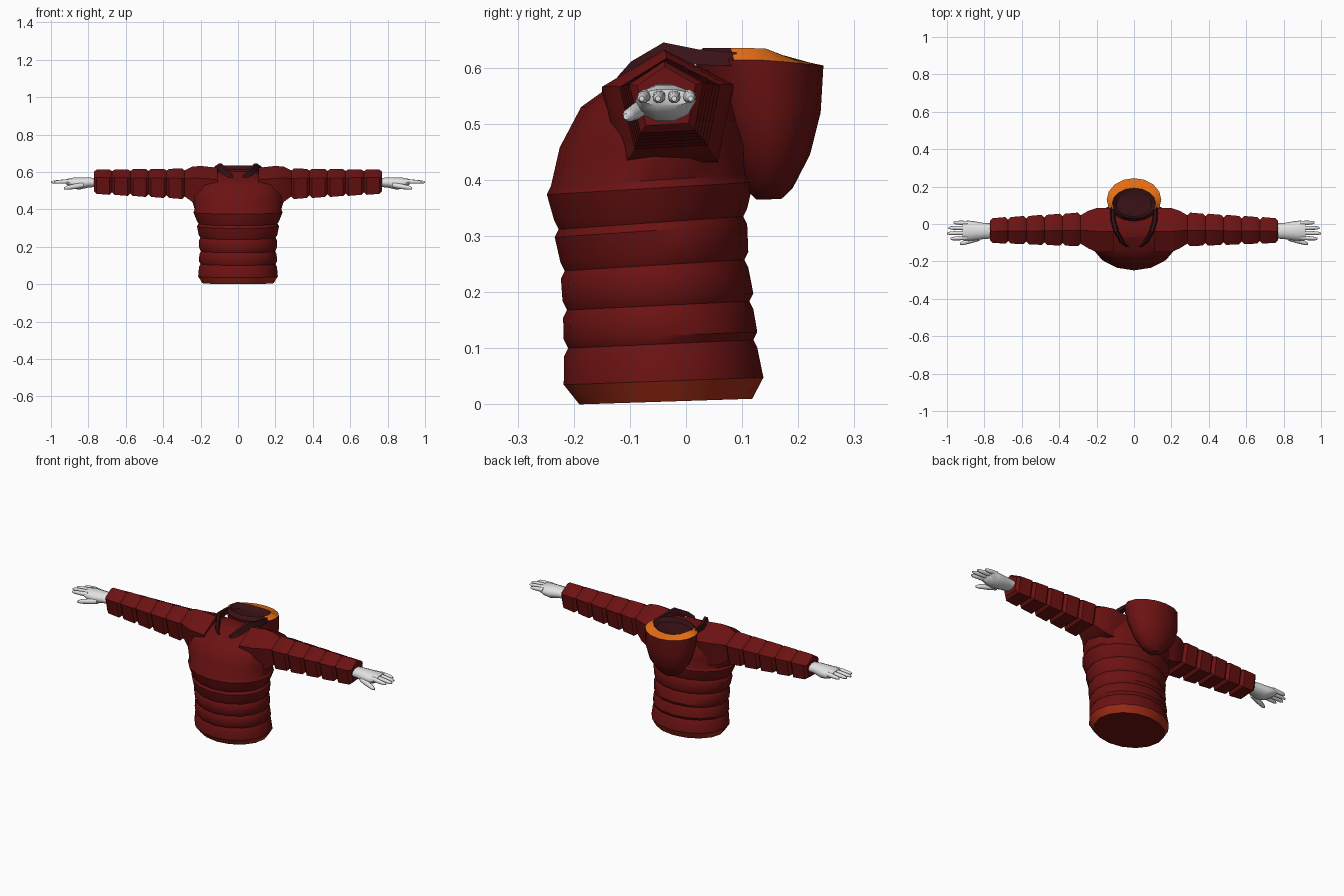
import bpy, bmesh, math

if "Cube" in bpy.data.objects:
    bpy.data.objects.remove(bpy.data.objects["Cube"])


def material(name, rgb):
    m = bpy.data.materials.new(name)
    m.diffuse_color = (*rgb, 1)
    m.use_nodes = True
    m.node_tree.nodes["Principled BSDF"].inputs["Base Color"].default_value = m.diffuse_color
    return m


RED = material("deep red", (0.150, 0.006, 0.006))
LINING = material("dark lining", (0.042, 0.006, 0.008))
ORANGE = material("orange trim", (0.80, 0.16, 0.008))
HEM = material("rust hem", (0.36, 0.026, 0.008))
GLOVE = material("pale grey", (0.76, 0.76, 0.76))


def loft(name, rings, mats, rule=None, mirror=False, angle=35):
    """Skin closed rings of points, cap both ends; rule picks a material per face."""
    bm = bmesh.new()
    loops = [[bm.verts.new(p) for p in r] for r in rings]
    n = len(loops[0])
    for k, (a, b) in enumerate(zip(loops, loops[1:])):
        for i in range(n):
            j = (i + 1) % n
            f = bm.faces.new((a[i], a[j], b[j], b[i]))
            if rule:
                f.material_index = rule(k, f.calc_center_median())
    for k, loop in ((-1, loops[0]), (len(loops) - 1, loops[-1])):
        f = bm.faces.new(loop)
        if rule:
            f.material_index = rule(k, f.calc_center_median())
    bmesh.ops.recalc_face_normals(bm, faces=bm.faces)
    me = bpy.data.meshes.new(name)
    bm.to_mesh(me)
    bm.free()
    for m in mats:
        me.materials.append(m)
    ob = bpy.data.objects.new(name, me)
    bpy.context.collection.objects.link(ob)
    bpy.ops.object.select_all(action='DESELECT')
    ob.select_set(True)
    bpy.context.view_layer.objects.active = ob
    bpy.ops.object.shade_smooth_by_angle(angle=math.radians(angle))
    if mirror:
        ob.modifiers.new("mirror", 'MIRROR').merge_threshold = 0.0001
    return ob


def oval(rx, yf, yb, zf, zb, n=16):
    """Horizontal oval whose height runs from zf at the front to zb at the back."""
    out = []
    for i in range(n):
        a = 2 * math.pi * i / n
        t = (1 + math.sin(a)) / 2
        out.append((rx * math.cos(a), yf + (yb - yf) * t, zf + (zb - zf) * t))
    return out


def box_ring(shape, x, y0, y1, z0, z1):
    """Unit-square outline fitted into a box across the arm."""
    return [(x, y0 + (y1 - y0) * u, z0 + (z1 - z0) * v) for u, v in shape]


# torso: padded bands bulging between pinched seams
seams = [(.200, -.210, .120, .100, .115), (.198, -.212, .113, .168, .184),
         (.201, -.216, .104, .238, .258), (.211, -.227, .102, .312, .335),
         (.231, -.241, .113, .388, .410)]
rings = [oval(.190, -.190, .118, 0, .010), oval(.213, -.218, .138, .035, .048)]
for rx, yf, yb, zf, zb in seams:
    rings.append(oval(rx + .008, yf - .007, yb + .007, zf - .014, zb - .014))
    rings.append(oval(rx, yf, yb, zf, zb))
    if zf < .35:
        rings.append(oval(rx + .009, yf - .008, yb + .007, zf + .016, zb + .014))
# chest, shoulders and neck
for s in [(.250, -.225, .115, .458, .462), (.245, -.187, .100, .530, .530),
          (.200, -.145, .085, .560, .575), (.120, -.085, .050, .592, .597),
          (.070, -.070, .030, .603, .598)]:
    rings.append(oval(*s))
loft("torso", rings, [RED, HEM], lambda k, c: 1 if k == 0 else 0)

# sleeves: five-sided, shoulder flare then padded sections
penta = [(.47, 1), (1, .70), (.88, .04), (.15, 0), (0, .68)]
rings = [box_ring(penta, .11, -.150, .085, .42, .622),
         box_ring(penta, .20, -.150, .085, .425, .632),
         box_ring(penta, .245, -.130, .070, .44, .628)]
for i in range(6):
    x, t = .285 + .097 * i, i / 5
    d = (-.112 + .018 * t, .054 - .030 * t, .462 + .028 * t, .615 - .006 * t)
    p = .007
    puff = (d[0] - p, d[1] + p, d[2] - p, d[3] + p * .4)
    tight = (d[0] + p, d[1] - p, d[2] + p, d[3] - p)
    if i:
        rings.append(box_ring(penta, x - .014, *puff))
    rings.append(box_ring(penta, x, *tight))
    if i < 5:
        rings.append(box_ring(penta, x + .014, *puff))
loft("sleeves", rings, [RED], mirror=True)

# hands: palm, four fingers and thumb
octo = [(.5 + .5 * math.cos(a), .5 + .5 * math.sin(a))
        for a in (2 * math.pi * i / 10 for i in range(10))]
palm = [(.765, -.078, .004, .518, .568), (.80, -.080, .005, .515, .572),
        (.85, -.088, .014, .503, .572), (.885, -.090, .018, .512, .570),
        (.918, -.086, .016, .532, .562)]
loft("palms", [box_ring(octo, *s) for s in palm], [GLOVE], mirror=True, angle=60)


def finger(name, p, q, r):
    rings = []
    for t, s in ((0, 1), (.45, 1), (.85, .8), (1, .4)):
        x, y, z = (a + (b - a) * t for a, b in zip(p, q))
        rings.append(box_ring(octo[:], x, y - r * s, y + r * s, z - r * s, z + r * s))
    loft(name, rings, [GLOVE], mirror=True, angle=60)


for i, tip in enumerate((.982, 1.0, .992, .965)):
    y = -.073 + .026 * i
    finger(f"finger_{i + 1}", (.89, y, .550), (tip, y + .003 * (i - 2), .545), .0115)
finger("thumb", (.825, -.075, .530), (.930, -.106, .513), .0145)


# hood: bag on the back, sloped orange lip, dark inside
def lip(rx, yf, yb, side, back):
    return [(x, y, side + (back - side) * max(0, (y - .14) / (yb - .14)))
            for x, y, _ in oval(rx, yf, yb, 0, 0)]


rings = [oval(.025, .125, .170, .365, .366), oval(.065, .105, .190, .385, .385),
         oval(.115, .075, .221, .445, .445), oval(.140, .045, .240, .520, .520),
         lip(.146, .015, .245, .614, .604), lip(.116, .030, .192, .635, .614),
         lip(.095, .040, .165, .610, .602)]


def hood_colour(k, c):
    if k < 4 and k != 6:
        return 0
    if k == 4:
        return 1 if c.y > .09 else 2
    return 2


loft("hood", rings, [RED, ORANGE, LINING], hood_colour)

# collar: dark edges running from the hood round the neck
path = [(.035, -.122, .576, .008), (.062, -.098, .597, .014),
        (.095, -.040, .630, .015), (.112, .020, .619, .014), (.116, .090, .615, .012)]
rings = [[(x - r, y, z - r), (x + r, y, z - r), (x + r * .5, y, z + r),
          (x - r * .5, y, z + r)] for x, y, z, r in path]
loft("collar", rings, [LINING], mirror=True)
